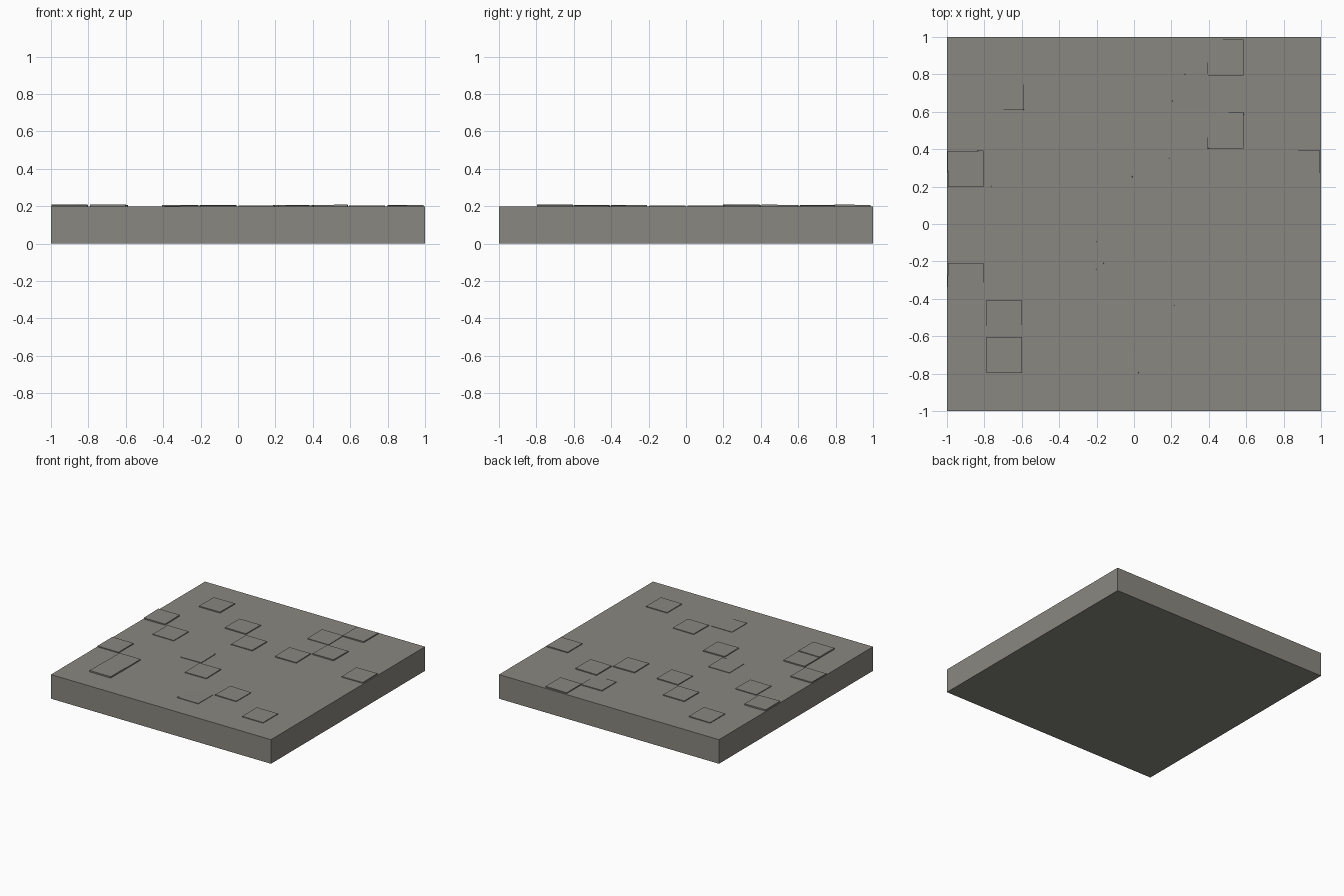
import bpy, math, random

random.seed(4)

stone = bpy.data.materials.new("warm_grey_stone")
stone.diffuse_color = (0.25, 0.242, 0.215, 1)


def box(name, center, size, rot=(0, 0, 0)):
    bpy.ops.mesh.primitive_cube_add(size=1, location=center, rotation=rot)
    ob = bpy.context.object
    ob.name = name
    ob.scale = size
    ob.data.materials.append(stone)
    return ob


# Main floor slab
SLAB_TOP = 0.198
box("floor_slab", (0, 0, SLAB_TOP / 2), (2, 2, SLAB_TOP))

# Slightly raised, uneven paving tiles: x, y, highest point
tiles = [
    (0.49, 0.89, 0.208), (-0.685, 0.705, 0.207), (0.30, 0.705, 0.205),
    (-0.31, 0.505, 0.206), (0.49, 0.50, 0.208), (-0.90, 0.295, 0.21),
    (-0.105, 0.295, 0.206), (0.285, 0.305, 0.206), (0.895, 0.30, 0.207),
    (-0.685, 0.105, 0.204), (-0.295, -0.10, 0.203), (-0.90, -0.305, 0.207),
    (-0.105, -0.305, 0.206), (-0.695, -0.505, 0.207), (-0.695, -0.70, 0.21),
    (0.31, -0.505, 0.205), (0.10, -0.70, 0.203), (0.69, -0.70, 0.204),
]
THICK = 0.03
for i, (x, y, top) in enumerate(tiles):
    tilt = [math.radians(random.uniform(-0.6, 0.6)) for _ in range(2)]
    turn = math.radians(random.uniform(-1, 1))
    drop = 0.095 * (abs(tilt[0]) + abs(tilt[1]))
    z = max(top - drop, SLAB_TOP + drop + 0.0005) - THICK / 2
    box(f"paving_tile_{i + 1}", (x, y, z), (0.192, 0.192, THICK), (*tilt, turn))
